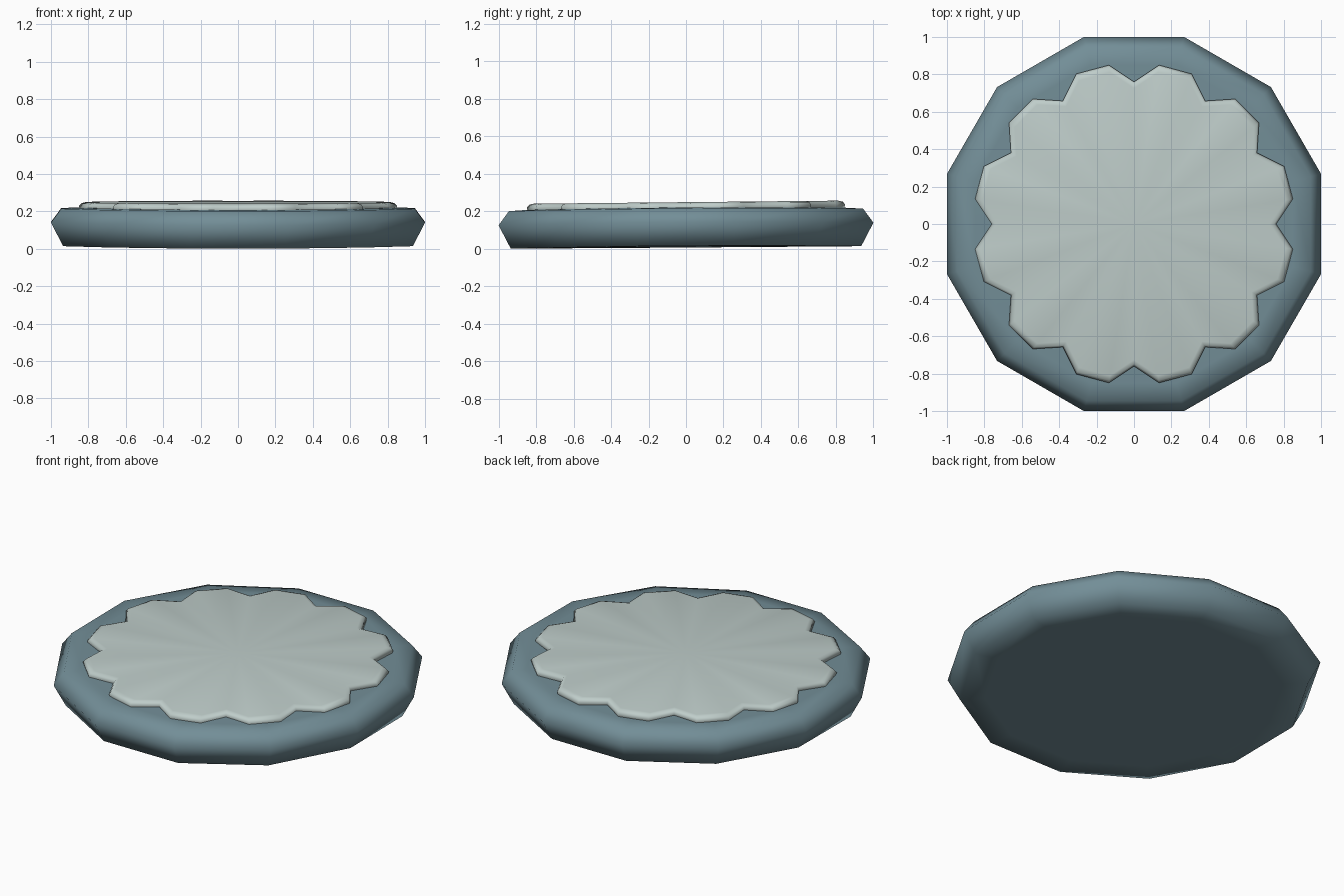
import bpy, bmesh
from math import radians, cos, sin

cube = bpy.data.objects.get("Cube")
if cube:
    bpy.data.objects.remove(cube, do_unlink=True)


def material(name, rgb):
    m = bpy.data.materials.new(name)
    m.use_nodes = True
    m.diffuse_color = (*rgb, 1)
    bsdf = m.node_tree.nodes["Principled BSDF"]
    bsdf.inputs["Base Color"].default_value = (*rgb, 1)
    bsdf.inputs["Roughness"].default_value = 0.8
    return m


def lathe(name, outline, profile, mat, warp, closed_bottom=True):
    """Stack scaled copies of an outline; profile holds (scale, z)."""
    bm = bmesh.new()
    rings = [[bm.verts.new((x * s, y * s, z + warp(x * s, y * s))) for x, y in outline]
             for s, z in profile]
    n = len(outline)
    for a, b in zip(rings, rings[1:]):
        for i in range(n):
            j = (i + 1) % n
            bm.faces.new((a[i], a[j], b[j], b[i]))
    # fan caps with a centre vertex
    caps = [(rings[-1], profile[-1][1], False)]
    if closed_bottom:
        caps.append((rings[0], profile[0][1], True))
    for ring, z, _ in caps:
        centre = bm.verts.new((0, 0, z + warp(0, 0)))
        for i in range(n):
            bm.faces.new((ring[i], ring[(i + 1) % n], centre))
    bmesh.ops.recalc_face_normals(bm, faces=bm.faces[:])
    mesh = bpy.data.meshes.new(name)
    bm.to_mesh(mesh)
    bm.free()
    mesh.materials.append(mat)
    mesh.shade_smooth()
    obj = bpy.data.objects.new(name, mesh)
    bpy.context.collection.objects.link(obj)
    return obj


def polar(r, deg):
    return r * cos(radians(deg)), r * sin(radians(deg))


slate = material("slate teal", (0.17, 0.27, 0.31))
pale = material("pale grey green", (0.52, 0.61, 0.59))

# Twelve sided slab with a bulging rim
rim = [polar(1 / cos(radians(15)), 15 + 30 * k) for k in range(12)]
slab_profile = [(0.80, 0.007), (0.935, 0.007), (1.0, 0.132), (0.945, 0.207), (0.85, 0.213)]
lathe("slab", rim, slab_profile, slate,
      lambda x, y: 0.007 * y + 0.010 * x * x)

# Scalloped plate: each of twelve lobes is a notch and two tips
scallop = []
for k in range(12):
    for r, deg in ((0.76, 0), (0.86, 9), (0.86, 21)):
        scallop.append(polar(r, 30 * k + deg))
plate_profile = [(0.99, 0.195), (1.0, 0.228), (0.985, 0.243), (0.955, 0.249)]
lathe("scalloped_plate", scallop, plate_profile, pale,
      lambda x, y: 0.010 * y)
